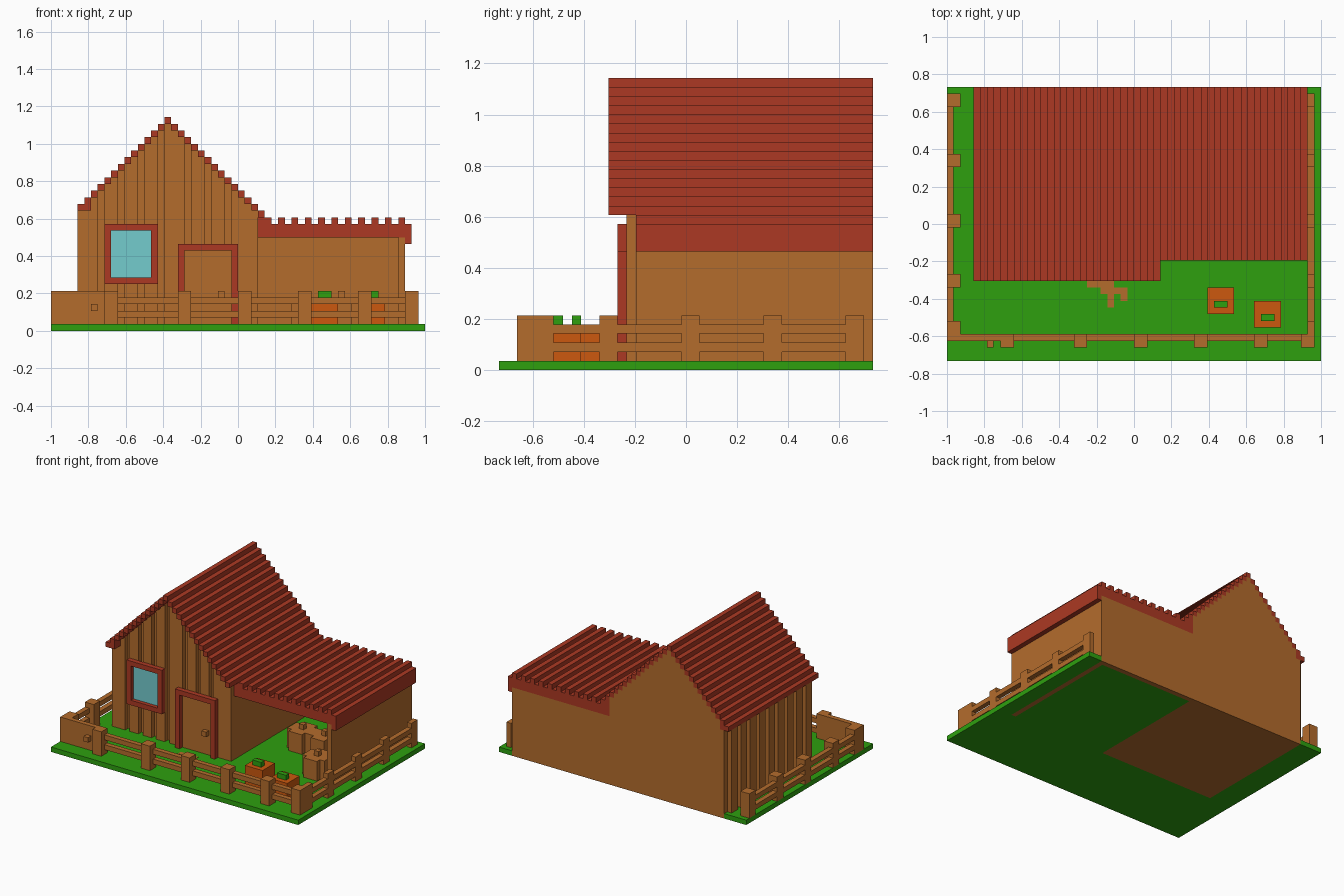
import bpy, bmesh

if "Cube" in bpy.data.objects:
    bpy.data.objects.remove(bpy.data.objects["Cube"])

U = 1 / 28            # one block; the model is 56 x 41 x 32 blocks
CX, CY = 28, 20.5


def lin(c):
    c /= 255
    return c / 12.92 if c <= 0.04045 else ((c + 0.055) / 1.055) ** 2.4


def mat(name, r, g, b):
    m = bpy.data.materials.new(name)
    m.diffuse_color = (lin(r), lin(g), lin(b), 1)
    m.use_nodes = True
    m.node_tree.nodes["Principled BSDF"].inputs["Base Color"].default_value = m.diffuse_color
    return m


WOOD = mat("wood_brown", 180, 108, 44)
RED = mat("roof_red", 172, 57, 35)
GREEN = mat("grass_green", 46, 160, 15)
GLASS = mat("window_blue", 116, 204, 206)
ORANGE = mat("pumpkin_orange", 204, 88, 14)


def part(name, material, boxes):
    """One object from boxes (x0, x1, y0, y1, z0, z1) in block units."""
    bm = bmesh.new()
    for x0, x1, y0, y1, z0, z1 in boxes:
        v = bmesh.ops.create_cube(bm, size=1)["verts"]
        for p in v:
            p.co.x = ((x1 if p.co.x > 0 else x0) - CX) * U
            p.co.y = ((y1 if p.co.y > 0 else y0) - CY) * U
            p.co.z = (z1 if p.co.z > 0 else z0) * U
    me = bpy.data.meshes.new(name)
    bm.to_mesh(me)
    bm.free()
    me.materials.append(material)
    ob = bpy.data.objects.new(name, me)
    bpy.context.collection.objects.link(ob)
    return ob


RIDGE = 17


def roof_top(i):
    return 32 - abs(i - RIDGE)


# grass around the house footprint
part("grass", GREEN, [(0, 56, 0, 15, 0, 1), (0, 5, 15, 41, 0, 1),
                      (31, 52, 15, 40, 0, 1), (53, 56, 15, 41, 0, 1)])
part("path", WOOD, [(21, 23, 11, 12, .5, 1.06), (23, 25, 10, 12, .5, 1.06),
                    (24, 25, 8, 10, .5, 1.06), (25, 26, 10, 11, .5, 1.06),
                    (26, 27, 9, 11, .5, 1.06)])

# main house: stepped gable body with plank siding
part("house_body", WOOD,
     [(i, i + 1, 15, 41, 0, 18 if i == 5 else roof_top(i) - 1) for i in range(5, 31)])
GROOVES = {7, 10, 13, 16, 20, 23, 26}
part("front_planks", WOOD,
     [(i, i + 1, 14, 15, 1, 18 if i == 5 else roof_top(i) - 1)
      for i in range(5, 31)
      if i not in GROOVES])
part("side_planks", WOOD, [(4, 5, y, min(y + 2, 41), 1, 18) for y in range(14, 41, 3)])

# gable roof steps
part("gable_roof", RED,
     [(i, i + 1, 12, 41, roof_top(i) - 1, roof_top(i)) for i in range(4, 32)]
     + [(5, 6, 12, 41, 18, 19)])

# open shed on the right
part("shed_roof", RED, [(31, 54, 15, 41, 14, 16), (53, 54, 15, 41, 13, 14),
                        (31, 32, 15, 41, 16, 17)]
     + [(i, i + 1, 15, 41, 16, 17) for i in range(32, 53, 2)])
part("shed_walls", WOOD, [(52, 53, 15, 41, 0, 14), (31, 52, 40, 41, 0, 14)])


# window and door
def frame(x0, x1, z0, z1):
    return [(x0, x0 + 1, 13, 14, z0, z1), (x1 - 1, x1, 13, 14, z0, z1),
            (x0 + 1, x1 - 1, 13, 14, z1 - 1, z1)]


part("window_frame", RED, frame(8, 16, 7, 16) + [(9, 15, 13, 14, 7, 8)])
part("window_pane", GLASS, [(9, 15, 13.8, 14, 8, 15)])
part("door_frame", RED, frame(19, 28, 1, 13))
part("door", WOOD, [(20, 27, 13.9, 15, 1, 12)])
part("door_knob", WOOD, [(25, 26, 13, 14, 5, 6)])

# fence: two rails per side, posts, and a solid gate at front left
POST_Y = (4, 11, 20, 29, 38)
rails = []
for z in (2, 4):
    rails += [(8, 55, 3, 4, z, z + 1), (0, 1, 4, 40, z, z + 1), (54, 55, 4, 40, z, z + 1)]
part("fence_rails", WOOD, rails)
part("front_posts", WOOD, [(x, x + 2, 2, 4, 1, 6) for x in (8, 19, 28, 37, 46, 53)])
part("left_posts", WOOD, [(0, 2, y, y + 2, 1, 6) for y in POST_Y])
part("right_posts", WOOD, [(54, 55, y, y + 2, 1, 6) for y in POST_Y])
part("gate", WOOD, [(0, 8, 3, 4, 1, 6)])
part("gate_knob", WOOD, [(6, 7, 2, 3, 3, 4)])

# pumpkins in the garden
for n, (x, y) in enumerate(((39, 7), (46, 5))):
    part(f"pumpkin_{n}", ORANGE, [(x, x + 4, y, y + 4, 1, 5)])
    part(f"pumpkin_stem_{n}", GREEN, [(x + 1, x + 3, y + 1, y + 2, 5, 6)])

# wooden stumps inside the shed
for n, (x, y) in enumerate(((38, 26), (43, 26), (47, 18))):
    part(f"stump_{n}", WOOD, [(x - 2, x + 3, y - 1, y + 2, 1, 5),
                              (x - 1, x + 2, y - 2, y + 3, 1, 5),
                              (x, x + 1, y, y + 1, 5, 6)])
